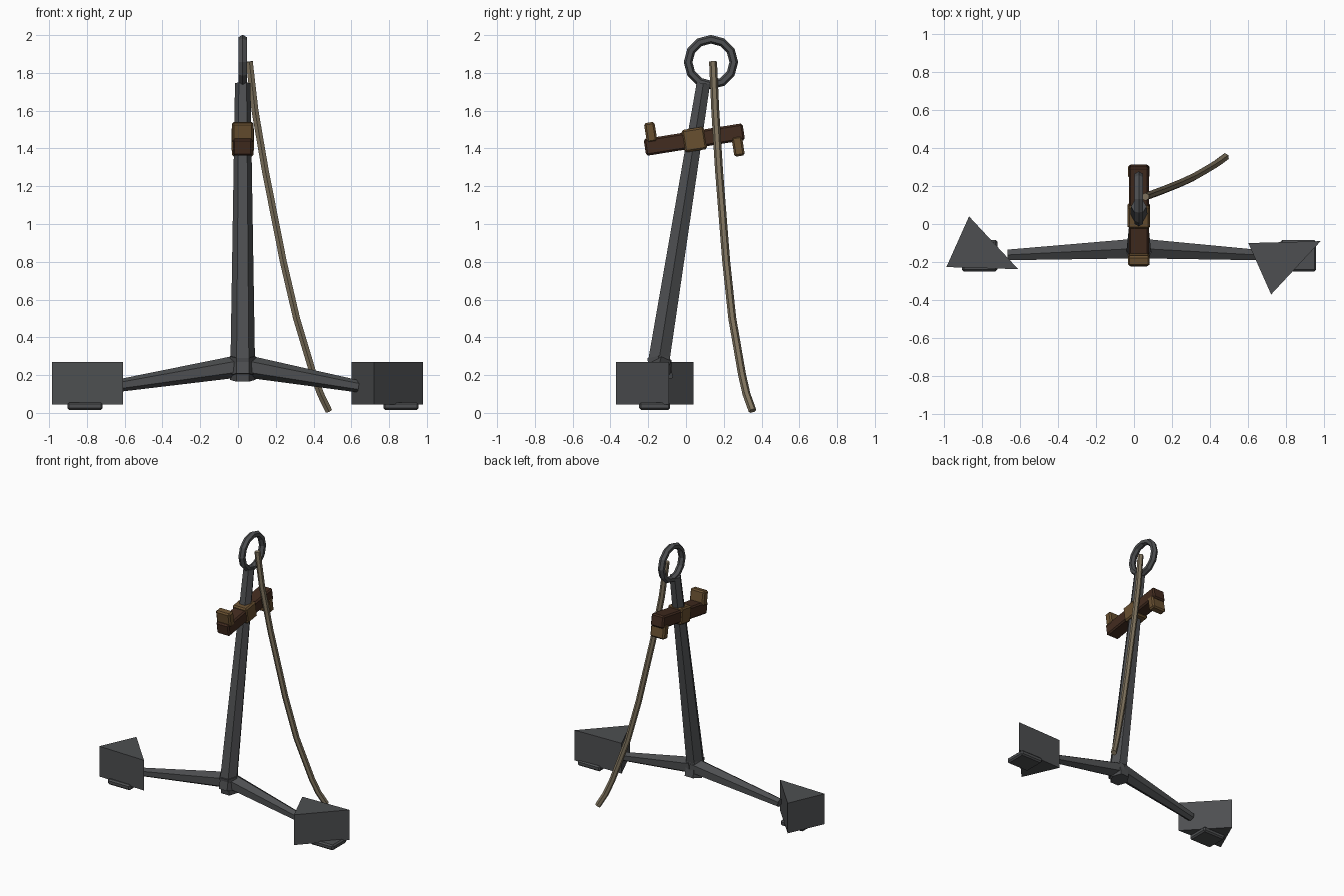
import bpy, bmesh, math
from mathutils import Vector, Matrix

if "Cube" in bpy.data.objects:
    bpy.data.objects.remove(bpy.data.objects["Cube"])

def material(name, rgb):
    m = bpy.data.materials.new(name)
    m.diffuse_color = (*rgb, 1)
    m.use_nodes = True
    m.node_tree.nodes["Principled BSDF"].inputs["Base Color"].default_value = m.diffuse_color
    return m

IRON = material("iron", (0.075, 0.078, 0.082))
DARK_WOOD = material("dark_wood", (0.055, 0.025, 0.014))
LIGHT_WOOD = material("light_wood", (0.14, 0.08, 0.03))
ROPE = material("rope", (0.21, 0.17, 0.11))

def finish(name, bm, mat):
    bmesh.ops.recalc_face_normals(bm, faces=bm.faces)
    mesh = bpy.data.meshes.new(name)
    bm.to_mesh(mesh)
    bm.free()
    mesh.materials.append(mat)
    ob = bpy.data.objects.new(name, mesh)
    bpy.context.collection.objects.link(ob)
    return ob

def skin(name, loops, mat, closed=False):
    """Bridge equal-sized loops of points, capping the ends unless closed."""
    bm = bmesh.new()
    rings = [[bm.verts.new(p) for p in loop] for loop in loops]
    n = len(rings[0])
    pairs = list(zip(rings, rings[1:])) + ([(rings[-1], rings[0])] if closed else [])
    for a, b in pairs:
        for i in range(n):
            j = (i + 1) % n
            bm.faces.new((a[i], a[j], b[j], b[i]))
    if not closed:
        bm.faces.new(rings[0])
        bm.faces.new(rings[-1])
    return finish(name, bm, mat)

def tube(name, points, radii, ref, mat, sides=6):
    """Faceted tube along a path; one corner of the section points to ref."""
    pts = [Vector(p) for p in points]
    loops = []
    for i, p in enumerate(pts):
        t = (pts[min(i + 1, len(pts) - 1)] - pts[max(i - 1, 0)]).normalized()
        r = Vector(ref)
        u = (r - t * r.dot(t)).normalized()
        v = t.cross(u)
        loops.append([p + radii[i] * (u * math.cos(a) + v * math.sin(a))
                      for a in (2 * math.pi * k / sides for k in range(sides))])
    return skin(name, loops, mat)

def box(name, centre, size, mat, tilt=0.0, bevel=0.01):
    bm = bmesh.new()
    bmesh.ops.create_cube(bm, size=1, matrix=Matrix.Diagonal((*size, 1)))
    bmesh.ops.bevel(bm, geom=bm.edges[:], offset=bevel, segments=1, affect='EDGES')
    bm.transform(Matrix.Translation(centre) @ Matrix.Rotation(tilt, 4, 'X'))
    return finish(name, bm, mat)

CX = 0.025
TILT = math.radians(9.1)

# Shank and crown
tube("shank", [(CX, -0.156, 0.2), (CX, 0.092, 1.745)], [0.066, 0.041], (1, 0, 0), IRON)
tube("crown", [(CX, -0.127, 0.175), (CX, -0.147, 0.3)], [0.068, 0.068], (1, 0, 0), IRON)

# Ring at the top of the shank
ring = []
for k in range(12):
    a = 2 * math.pi * k / 12
    out = Vector((0, math.cos(a), math.sin(a)))
    ring.append([Vector((CX, 0.132, 1.857)) + out * (0.121 + 0.023 * math.cos(b))
                 + Vector((0.025 * math.sin(b), 0, 0))
                 for b in (2 * math.pi * j / 6 for j in range(6))])
skin("ring", ring, IRON, closed=True)

# Arms
for side, end_x in (("left", -0.66), ("right", 0.64)):
    tube(side + "_arm", [(CX, -0.128, 0.25), (end_x, -0.162, 0.14)],
         [0.06, 0.032], (0, 0, 1), IRON)

# Flukes: upright triangular prisms
flukes = {"left": [(-0.866, 0.04), (-0.985, -0.226), (-0.608, -0.237)],
          "right": [(0.60, -0.10), (0.98, -0.09), (0.72, -0.37)]}
for side, tri in flukes.items():
    skin(side + "_fluke", [[(x, y, z) for x, y in tri] for z in (0.045, 0.27)], IRON)

# Foot plates under the flukes
for side, x in (("left", -0.81), ("right", 0.863)):
    box(side + "_foot_plate", (x, -0.166, 0.036), (0.187, 0.165, 0.04), IRON)

# Wooden stock with collar and end pegs, square to the shank
box("stock", (CX, 0.044, 1.447), (0.105, 0.53, 0.09), DARK_WOOD, TILT)
box("stock_collar", (CX, 0.044, 1.447), (0.118, 0.12, 0.12), LIGHT_WOOD, TILT)
box("front_peg", (CX, -0.187, 1.485), (0.115, 0.056, 0.106), LIGHT_WOOD, TILT)
box("back_peg", (CX, 0.276, 1.412), (0.115, 0.056, 0.106), LIGHT_WOOD, TILT)

# Rope hanging from the ring
path = [(0.06, 0.143, 1.86), (0.09, 0.155, 1.6), (0.145, 0.175, 1.28), (0.24, 0.213, 0.8),
        (0.31, 0.245, 0.5), (0.40, 0.297, 0.2), (0.437, 0.32, 0.1), (0.48, 0.352, 0.011)]
tube("rope", path, [0.021] * len(path), (0, 1, 0), ROPE)
